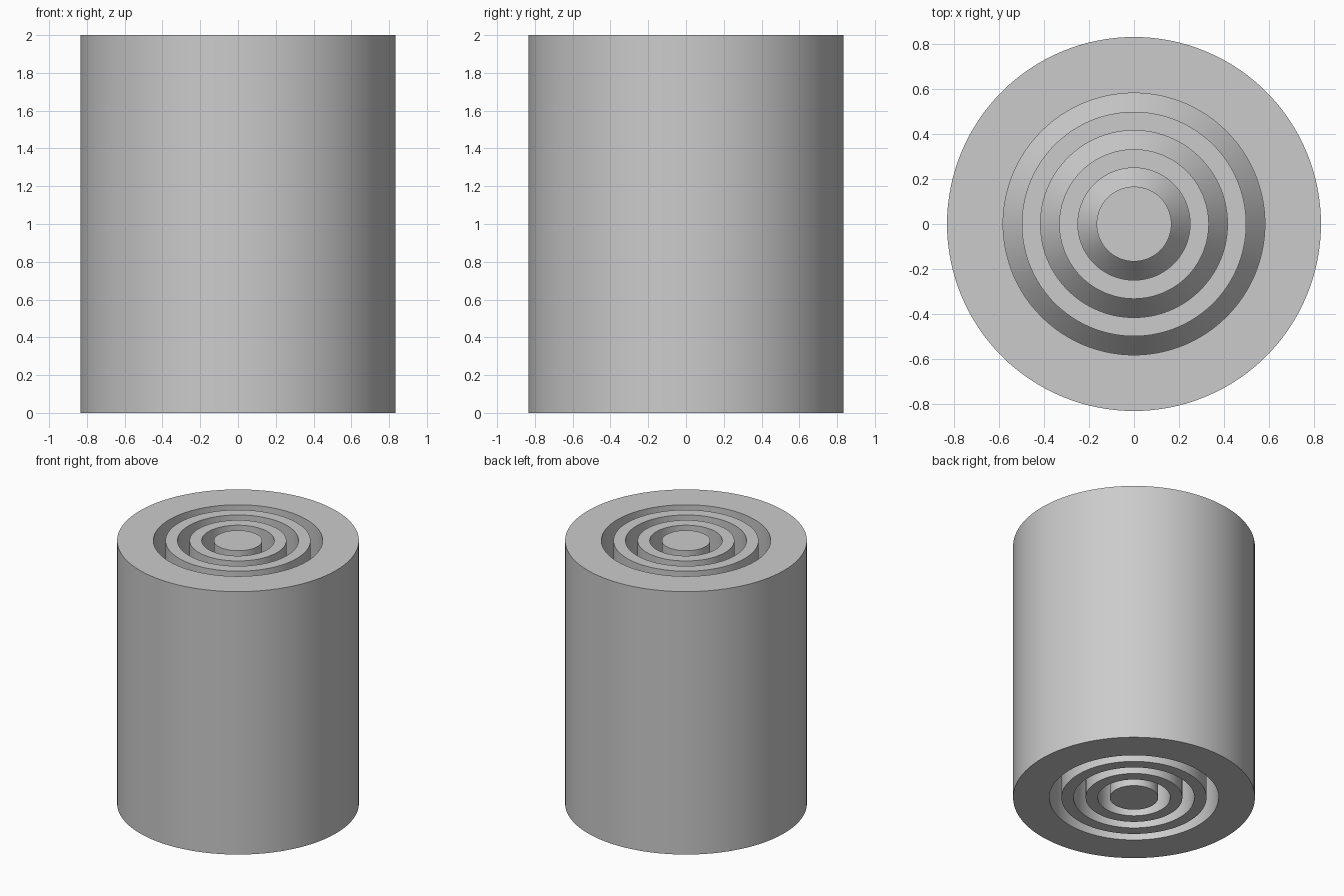
import bpy
import bmesh
import math

cube = bpy.data.objects.get("Cube")
if cube:
    bpy.data.objects.remove(cube, do_unlink=True)

UNIT = 1 / 12
HEIGHT = 2.0
MID = HEIGHT / 2
BULGE = 2 * UNIT      # how far each captive ridge sticks out
RIDGE = 0.2           # half height of the ridge
SEGMENTS = 128

grey = bpy.data.materials.new("plain grey")
grey.use_nodes = True
colour = (0.6, 0.6, 0.6, 1)
grey.diffuse_color = colour
grey.node_tree.nodes["Principled BSDF"].inputs["Base Color"].default_value = colour


def wall(radius, bulge=BULGE):
    """Wall profile from bottom to top with a ridge at mid height."""
    if not bulge:
        return [(radius, 0), (radius, HEIGHT)]
    return [(radius, 0), (radius, MID - RIDGE), (radius + bulge, MID),
            (radius, MID + RIDGE), (radius, HEIGHT)]


def lathe(name, profile, closed):
    """Spin a profile of (radius, height) points around the z axis."""
    bm = bmesh.new()
    verts = [bm.verts.new((r, 0, z)) for r, z in profile]
    pairs = list(zip(verts, verts[1:]))
    if closed:
        pairs.append((verts[-1], verts[0]))
    edges = [bm.edges.new(p) for p in pairs]
    bmesh.ops.spin(bm, geom=verts + edges, cent=(0, 0, 0), axis=(0, 0, 1),
                   angle=math.tau, steps=SEGMENTS, use_duplicate=False)
    bmesh.ops.remove_doubles(bm, verts=bm.verts, dist=0.0001)
    bmesh.ops.recalc_face_normals(bm, faces=bm.faces)
    mesh = bpy.data.meshes.new(name)
    bm.to_mesh(mesh)
    bm.free()
    mesh.materials.append(grey)
    obj = bpy.data.objects.new(name, mesh)
    bpy.context.collection.objects.link(obj)
    bpy.ops.object.select_all(action="DESELECT")
    obj.select_set(True)
    bpy.context.view_layer.objects.active = obj
    bpy.ops.object.shade_smooth_by_angle(angle=math.radians(30))
    return obj


def ring(name, inner, outer, outer_bulge=BULGE):
    lathe(name, wall(inner * UNIT) + wall(outer * UNIT, outer_bulge)[::-1], True)


# Solid core with its ridge
lathe("core", [(0, 0)] + wall(2 * UNIT) + [(0, HEIGHT)], False)

# Nested loose rings, each held by the ridge of the one inside it
ring("inner_ring", 3, 4)
ring("middle_ring", 5, 6)

# Thick plain outer sleeve
ring("outer_sleeve", 7, 10, outer_bulge=0)
